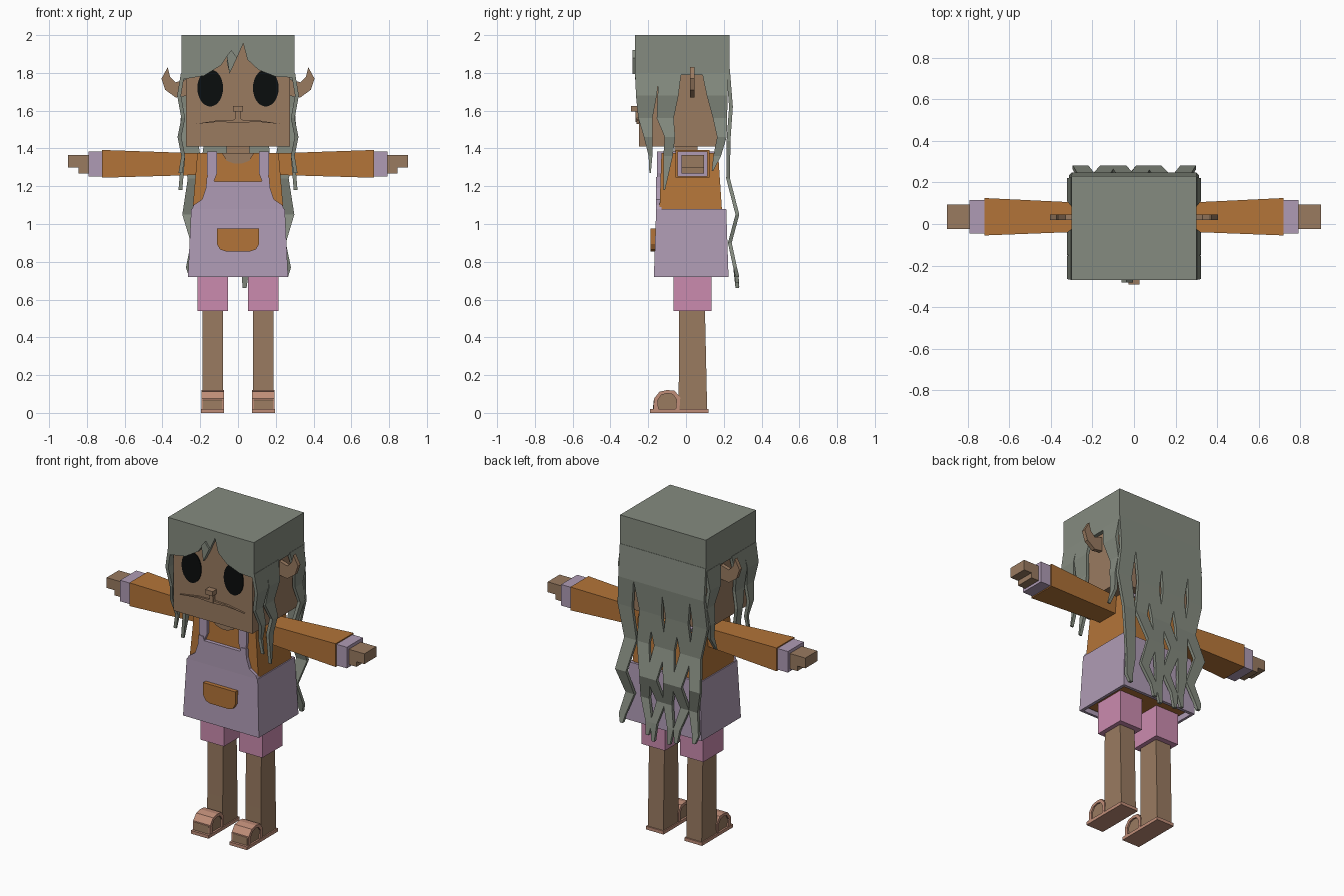
import bpy, bmesh, math

if "Cube" in bpy.data.objects:
    bpy.data.objects.remove(bpy.data.objects["Cube"])


def material(name, r, g, b):
    m = bpy.data.materials.new(name)
    m.use_nodes = True
    m.diffuse_color = (r, g, b, 1)
    m.node_tree.nodes["Principled BSDF"].inputs["Base Color"].default_value = (r, g, b, 1)
    return m


HAIR = material("grey hair", .235, .26, .215)
SKIN = material("brown skin", .32, .197, .118)
ORANGE = material("orange cloth", .45, .175, .04)
LILAC = material("lilac cloth", .43, .33, .46)
PINK = material("pink cloth", .60, .26, .43)
SANDAL = material("salmon sandal", .53, .27, .19)
BLACK = material("black", .003, .004, .004)


def loft(name, rings, mat, mirror=False, caps=True):
    """Skin a row of rings that all have the same number of points."""
    bm = bmesh.new()
    rows = [[bm.verts.new(p) for p in ring] for ring in rings]
    n = len(rows[0])
    for a, b in zip(rows, rows[1:]):
        for i in range(n):
            j = (i + 1) % n
            bm.faces.new((a[i], a[j], b[j], b[i]))
    if caps:
        bm.faces.new(rows[0])
        bm.faces.new(rows[-1])
    bmesh.ops.recalc_face_normals(bm, faces=bm.faces)
    mesh = bpy.data.meshes.new(name)
    bm.to_mesh(mesh)
    bm.free()
    mesh.materials.append(mat)
    ob = bpy.data.objects.new(name, mesh)
    bpy.context.scene.collection.objects.link(ob)
    if mirror:
        ob.modifiers.new("Mirror", 'MIRROR')
    return ob


def rect(x0, x1, y0, y1, z):
    return [(x0, y0, z), (x1, y0, z), (x1, y1, z), (x0, y1, z)]


def box(name, x, y, z, mat, mirror=False):
    return loft(name, [rect(*x, *y, z[0]), rect(*x, *y, z[1])], mat, mirror)


def slab(name, pts, axis, lo, hi, mat, mirror=False):
    """Extrude an outline: xz along y, or yz along x."""
    place = (lambda p, d: (p[0], d, p[1])) if axis == 'y' else (lambda p, d: (d, p[0], p[1]))
    return loft(name, [[place(p, d) for p in pts] for d in (lo, hi)], mat, mirror)


def both(half):
    """Complete a right half outline with its reflection."""
    return half + [(-x, z) for x, z in reversed(half) if x]


def strand(name, rows, axis, thick, mirror=False):
    """Hanging ribbon; rows are (centre, width, z, depth)."""
    rings = []
    for c, w, z, d in rows:
        ring = rect(c - w / 2, c + w / 2, d, d + thick, z)
        rings.append(ring if axis == 'y' else [(y, x, q) for x, y, q in ring])
    return loft(name, rings, HAIR, mirror)


# Head and face
box("head", (-.275, .275), (-.25, .2), (1.41, 1.97), SKIN)
box("neck", (-.06, .06), (-.06, .06), (1.35, 1.43), SKIN)
slab("eye", [(.147 + .068 * math.cos(a), 1.72 + .098 * math.sin(a))
             for a in (i * math.tau / 28 for i in range(28))], 'y', -.256, -.248, BLACK, True)
box("nose", (-.026, .026), (-.29, -.24), (1.595, 1.625), SKIN)
box("nose_bridge", (-.013, .013), (-.268, -.24), (1.54, 1.6), SKIN)
slab("mouth", [(0, 1.575), (.02, 1.552), (.1, 1.55), (.225, 1.53), (.1, 1.541), (0, 1.535)],
     'y', -.262, -.24, SKIN, True)
slab("ear", [(.26, 1.77), (.33, 1.75), (.36, 1.78), (.372, 1.83), (.405, 1.77),
             (.385, 1.71), (.33, 1.67), (.26, 1.68)], 'y', .02, .045, SKIN, True)

# Hair cap with a parted fringe
box("hair_cap", (-.3, .3), (-.24, .23), (1.79, 2), HAIR)
slab("hair_fringe", [(-.3, 2), (-.3, 1.765), (-.18, 1.785), (-.09, 1.84), (-.035, 1.92),
                     (-.06, 1.86), (-.045, 1.8), (-.01, 1.87), (.028, 1.955), (.05, 1.87),
                     (.11, 1.815), (.2, 1.78), (.3, 1.775), (.3, 2)], 'y', -.27, -.239, HAIR)
slab("fringe_lock", [(-.06, 1.89), (-.035, 1.92), (-.005, 1.88), (-.045, 1.795)],
     'y', -.282, -.268, HAIR)

# Wavy locks at both sides of the head
SIDE_WAVE = [(1.8, .282), (1.68, .302), (1.56, .28), (1.46, .3), (1.36, .28)]
SIDE_LOCKS = {
    "front_side_lock": ([-.205, -.21, -.215, -.2, -.188], [.128, .11, .075, .045, .02], -.19, 1.27),
    "middle_side_lock": ([-.085, -.095, -.11, -.085, -.095], [.12, .11, .09, .055, .05], -.115, 1.18),
    "rear_side_lock": ([.155, .165, .18, .19, .165], [.14, .11, .075, .05, .04], .14, 1.28),
}
for name, (centres, widths, tip_y, tip_z) in SIDE_LOCKS.items():
    rows = [(c, w, z, d) for c, w, (z, d) in zip(centres, widths, SIDE_WAVE)]
    strand(name, rows + [(tip_y, .008, tip_z, .295)], 'x', .02, True)

# Long back hair: edges touch at the top and separate into waves below
BACK_WAVE = [(1.82, .212), (1.62, .228), (1.44, .215), (1.24, .213),
             (1.05, .262), (.9, .222), (.77, .25)]
WIDTHS = [.104, .106, .1, .085, .075, .06, .045]
BACK_LOCKS = [(.248, .24, .72, 1), (.15, .09, .69, -1), (.05, .02, .66, 1),
              (-.05, -.06, .67, -1), (-.15, -.14, .69, 1), (-.248, -.235, .72, -1)]
for i, (top, tip, tip_z, side) in enumerate(BACK_LOCKS):
    rows = []
    for k, ((z, y), w) in enumerate(zip(BACK_WAVE, WIDTHS)):
        sway = 0 if k < 2 else .018 * side * (-1) ** k
        rows.append((top + (tip - top) * k / 6 + sway, w, z, y))
    strand(f"back_lock_{i + 1}", rows + [(tip + .015 * side, .02, tip_z, .262)], 'y', .02)

# Shirt
loft("shirt", [rect(-.23, .23, -.14, .19, .74), rect(-.24, .24, -.14, .19, 1.08),
               rect(-.215, .215, -.13, .17, 1.375)], ORANGE)
slab("neckline", both([(.085, 1.376), (.06, 1.335), (.02, 1.32)]), 'y', -.139, -.13, SKIN)

# Arms
def side_ring(x, y0, y1, z0, z1):
    return [(x, y0, z0), (x, y1, z0), (x, y1, z1), (x, y0, z1)]


loft("sleeve", [side_ring(.2, -.035, .1, 1.26, 1.374),
                side_ring(.72, -.055, .125, 1.245, 1.392)], ORANGE, True)
box("cuff", (.7, .792), (-.045, .115), (1.252, 1.385), LILAC, True)
slab("hand", [(.78, 1.365), (.9, 1.365), (.9, 1.3), (.845, 1.3), (.845, 1.268), (.78, 1.268)],
     'y', -.025, .095, SKIN, True)

# Pinafore dress
dress = loft("dress", [rect(-.265, .265, -.17, .225, .72),
                       rect(-.248, .248, -.158, .213, 1.08)], LILAC, caps=False)
rim = dress.modifiers.new("Wall", 'SOLIDIFY')
rim.thickness = .025
rim.offset = -1
slab("bib", both([(.247, 1.07), (.235, 1.1), (.19, 1.13), (.17, 1.19), (.165, 1.25),
                  (.135, 1.25), (.125, 1.225)]), 'y', -.158, -.13, LILAC)
slab("strap", [(.11, 1.385), (.165, 1.385), (.165, 1.27), (.155, 1.22), (.13, 1.22),
               (.11, 1.27)], 'y', -.153, -.125, LILAC, True)
box("shoulder_strap", (.11, .165), (-.14, .18), (1.365, 1.385), LILAC, True)
slab("pocket", both([(.112, .975), (.112, .895), (.095, .865), (.065, .855)]),
     'y', -.187, -.15, ORANGE)

# Shorts and legs
box("shorts", (.053, .215), (-.065, .135), (.54, .78), PINK, True)
loft("leg", [rect(.08, .188, -.04, .112, .015), rect(.08, .188, -.038, .108, .2),
             rect(.08, .188, -.036, .1, .56)], SKIN, True)

# Feet and sandals
TOE = [(-.03, .015), (-.175, .015), (-.172, .065), (-.145, .1), (-.1, .112), (-.06, .108), (-.03, .08)]
slab("foot", TOE, 'x', .085, .185, SKIN, True)
box("sandal_sole", (.073, .196), (-.19, .12), (0, .02), SANDAL, True)
slab("sandal_strap", [(-.145, .015), (-.172, .015), (-.17, .075), (-.14, .112), (-.1, .121),
                      (-.06, .117), (-.03, .08), (-.035, .015), (-.055, .015), (-.05, .07),
                      (-.07, .098), (-.1, .104), (-.13, .095), (-.15, .065)],
     'x', .075, .194, SANDAL, True)
